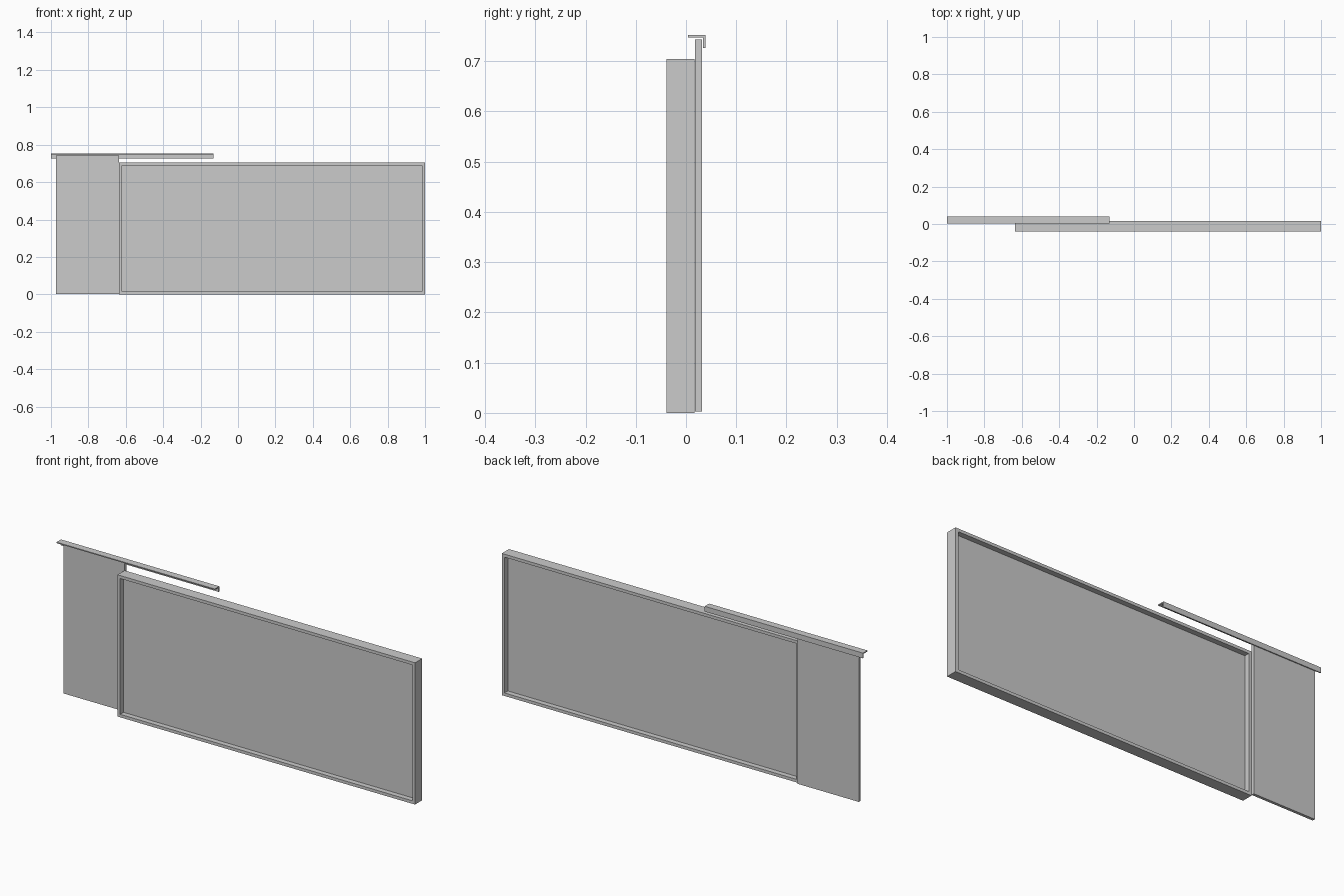
import bpy, bmesh

if "Cube" in bpy.data.objects:
    bpy.data.objects.remove(bpy.data.objects["Cube"])


def prism(name, profile, x0, x1):
    """Extrude a closed (y, z) profile along x."""
    bm = bmesh.new()
    face = bm.faces.new([bm.verts.new((x0, y, z)) for y, z in profile])
    ext = bmesh.ops.extrude_face_region(bm, geom=[face])
    moved = [v for v in ext["geom"] if isinstance(v, bmesh.types.BMVert)]
    bmesh.ops.translate(bm, verts=moved, vec=(x1 - x0, 0, 0))
    bmesh.ops.recalc_face_normals(bm, faces=bm.faces)
    mesh = bpy.data.meshes.new(name)
    bm.to_mesh(mesh)
    bm.free()
    obj = bpy.data.objects.new(name, mesh)
    bpy.context.collection.objects.link(obj)
    return obj


def box(name, x, y, z):
    return prism(name, [(y[0], z[0]), (y[1], z[0]), (y[1], z[1]), (y[0], z[1])], *x)


def window_frame(name, x, y, z, border):
    """Rectangular ring with mitred corners."""
    bm = bmesh.new()
    rings = []
    for yy, b in ((y[0], 0), (y[1], 0), (y[1], border), (y[0], border)):
        xa, xb, za, zb = x[0] + b, x[1] - b, z[0] + b, z[1] - b
        rings.append([bm.verts.new((px, yy, pz)) for px, pz in
                      ((xa, za), (xb, za), (xb, zb), (xa, zb))])
    for i in range(4):
        a, b = rings[i], rings[(i + 1) % 4]
        for j in range(4):
            k = (j + 1) % 4
            bm.faces.new((a[j], a[k], b[k], b[j]))
    bmesh.ops.recalc_face_normals(bm, faces=bm.faces)
    mesh = bpy.data.meshes.new(name)
    bm.to_mesh(mesh)
    bm.free()
    obj = bpy.data.objects.new(name, mesh)
    bpy.context.collection.objects.link(obj)


X0, X1, TOP, BORDER = -0.635, 1.0, 0.704, 0.015

# Fixed frame with a thin pane recessed on both sides
window_frame("fixed_frame", (X0, X1), (-0.039, 0.017), (0, TOP), BORDER)
box("fixed_pane", (X0 + BORDER, X1 - BORDER), (-0.013, -0.009), (BORDER, TOP - BORDER))

# Sliding panel behind the frame's left edge
box("sliding_panel", (-0.972, X0), (0.018, 0.032), (0.003, 0.743))

# L-shaped top rail
prism("top_rail", [(0.004, 0.747), (0.034, 0.747), (0.034, 0.726), (0.039, 0.726),
                   (0.039, 0.752), (0.004, 0.752)], -1.0, -0.13)
